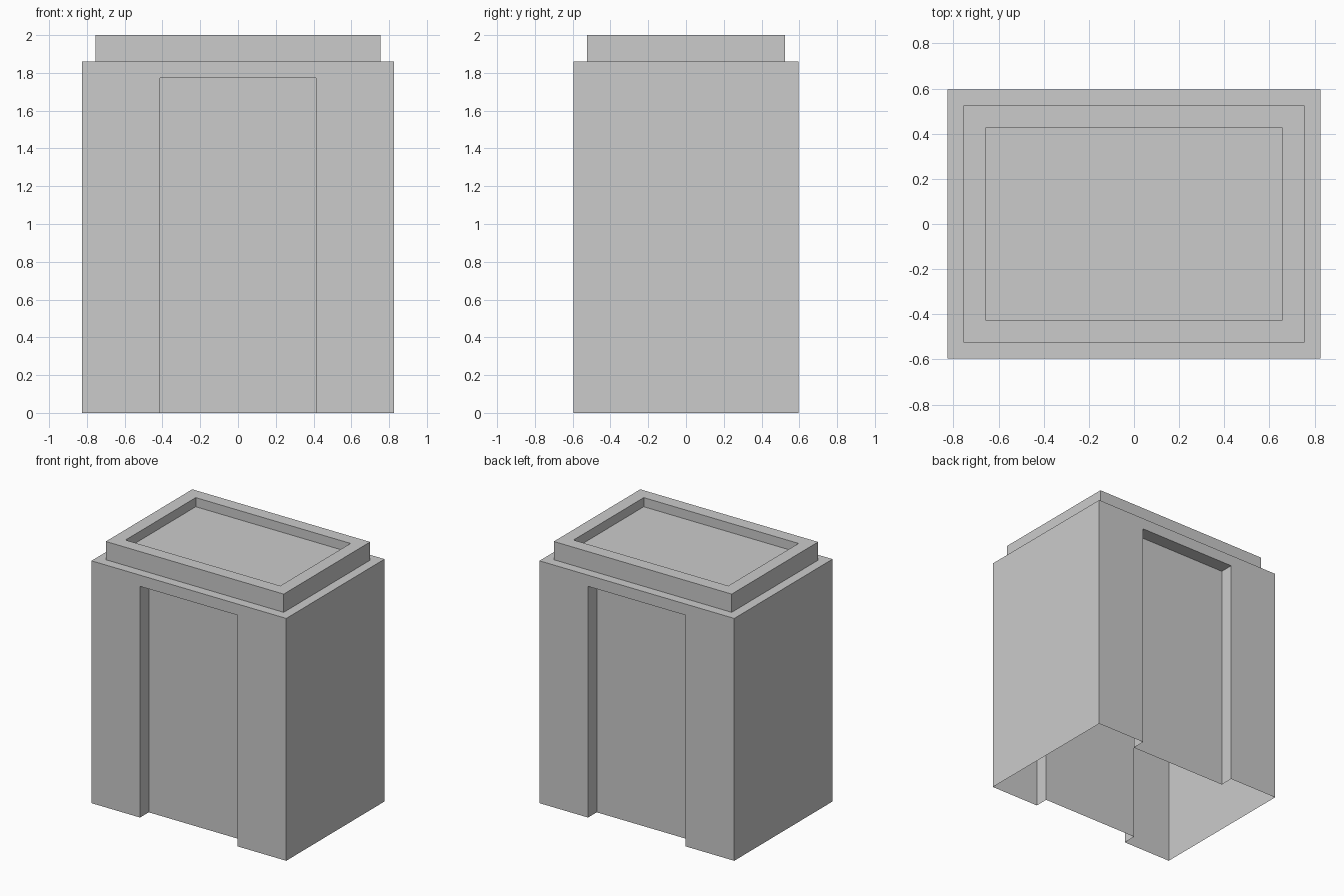
import bpy, bmesh

if "Cube" in bpy.data.objects:
    bpy.data.objects.remove(bpy.data.objects["Cube"])

HX, HY = 0.827, 0.596         # half width, half depth
ZB, ZT = 1.86, 2.0            # shoulder height, rim height
DX, DZ, DD = 0.414, 1.774, 0.105   # doorway half width, height, depth

bm = bmesh.new()


def face(*pts):
    return bm.faces.new([bm.verts.new(p) for p in pts])


def ring(inset, z):
    x, y = HX - inset, HY - inset
    return [(-x, -y, z), (x, -y, z), (x, y, z), (-x, y, z)]


# Stepped top: shoulder, rim wall, rim top, sunken tray
rings = [ring(0, ZB), ring(0.072, ZB), ring(0.072, ZT),
         ring(0.17, ZT), ring(0.17, ZT - 0.07)]
for a, b in zip(rings, rings[1:]):
    for i in range(4):
        j = (i + 1) % 4
        face(a[i], a[j], b[j], b[i])
face(*rings[-1])

for s in (-1, 1):
    # Plain side wall
    face((s * HX, -HY, 0), (s * HX, HY, 0), (s * HX, HY, ZB), (s * HX, -HY, ZB))
    # Front / back wall around the doorway
    y, yi = s * HY, s * (HY - DD)
    face(*[(x, y, z) for x, z in (
        (-HX, 0), (-DX, 0), (-DX, DZ), (DX, DZ),
        (DX, 0), (HX, 0), (HX, ZB), (-HX, ZB))])
    # Recessed door panel, jambs and lintel
    door = [(-DX, 0), (-DX, DZ), (DX, DZ), (DX, 0)]
    face(*[(x, yi, z) for x, z in door])
    for (x0, z0), (x1, z1) in zip(door, door[1:]):
        face((x0, y, z0), (x1, y, z1), (x1, yi, z1), (x0, yi, z0))

# Weld into one shell, open underneath
bmesh.ops.remove_doubles(bm, verts=bm.verts[:], dist=1e-4)
bmesh.ops.recalc_face_normals(bm, faces=bm.faces[:])
bm.faces.ensure_lookup_table()
tray = min((f for f in bm.faces if abs(f.normal.z) > 0.9),
           key=lambda f: f.calc_center_median().xy.length
           + abs(f.calc_center_median().z - ZT + 0.07))
if tray.normal.z < 0:
    bmesh.ops.reverse_faces(bm, faces=bm.faces[:])

mesh = bpy.data.meshes.new("cabin_shell")
bm.to_mesh(mesh)
bm.free()
bpy.context.collection.objects.link(bpy.data.objects.new("cabin_shell", mesh))
